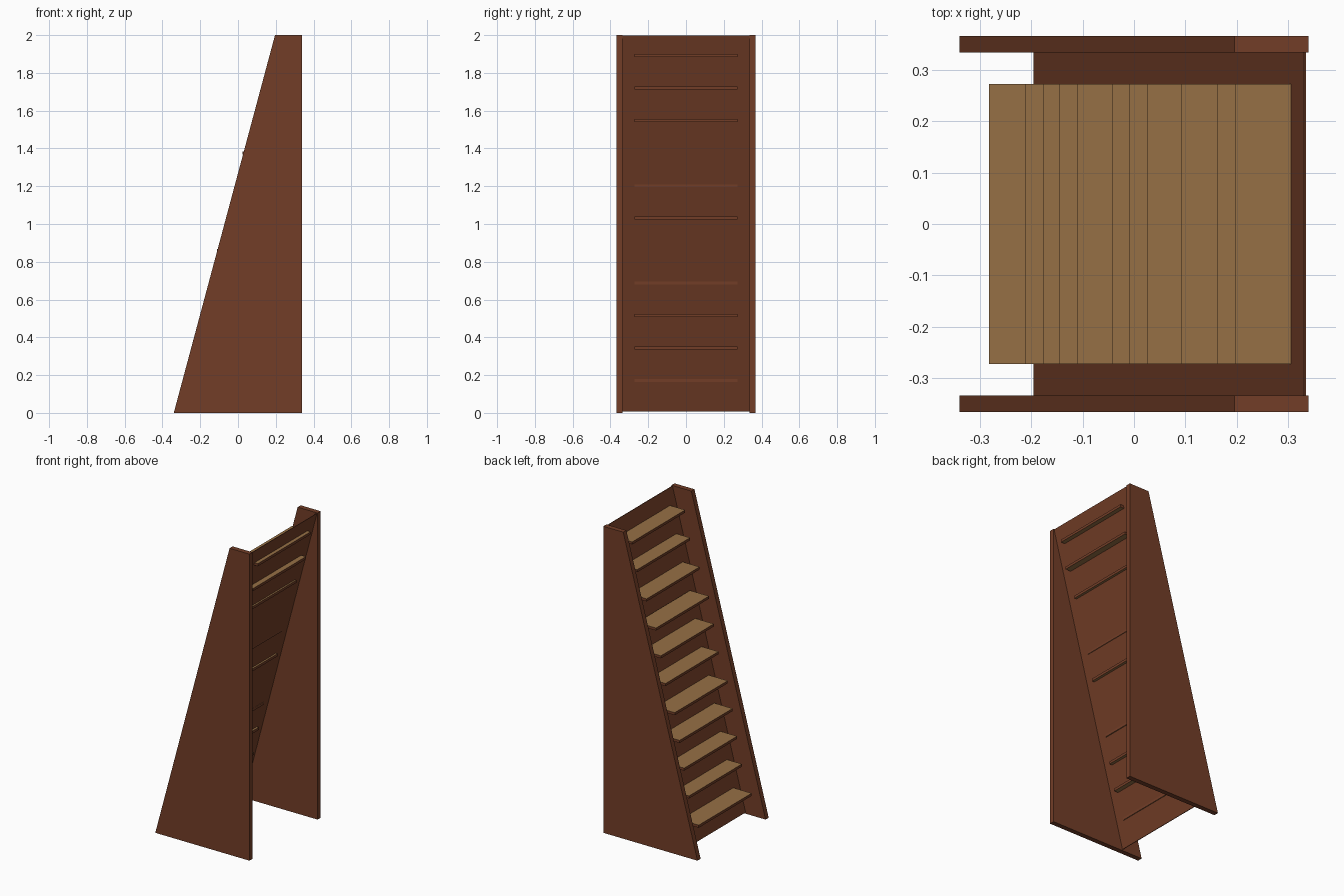
import bpy, bmesh

if "Cube" in bpy.data.objects:
    bpy.data.objects.remove(bpy.data.objects["Cube"])


def material(name, color):
    m = bpy.data.materials.new(name)
    m.diffuse_color = (*color, 1.0)
    m.use_nodes = True
    m.node_tree.nodes["Principled BSDF"].inputs["Base Color"].default_value = m.diffuse_color
    return m


BROWN = material("reddish_brown_wood", (0.171, 0.048, 0.0203))
TAN = material("tan_wood", (0.305, 0.162, 0.0595))


def extrude_profile(name, profile, y0, y1, mats):
    """Closed prism from an x-z profile, spanning y0..y1."""
    bm = bmesh.new()
    a = [bm.verts.new((x, y0, z)) for x, z in profile]
    b = [bm.verts.new((x, y1, z)) for x, z in profile]
    bm.faces.new(a)
    bm.faces.new(b[::-1])
    n = len(profile)
    for i in range(n):
        j = (i + 1) % n
        bm.faces.new((a[i], b[i], b[j], a[j]))
    bmesh.ops.recalc_face_normals(bm, faces=bm.faces)
    if len(mats) > 1:
        # second colour on the horizontal faces, first on the rim
        for f in bm.faces:
            f.material_index = 1 if abs(f.normal.z) > 0.9 else 0
    me = bpy.data.meshes.new(name)
    bm.to_mesh(me)
    bm.free()
    for m in mats:
        me.materials.append(m)
    ob = bpy.data.objects.new(name, me)
    bpy.context.collection.objects.link(ob)
    return ob


# Tapered side panels
side = [(-0.34, 0), (0.34, 0), (0.34, 2), (0.196, 2)]
extrude_profile("side_panel_front", side, -0.367, -0.335, [BROWN])
extrude_profile("side_panel_back", side, 0.335, 0.367, [BROWN])

# Thin sloping board behind the treads
board = [(-0.196, 0.008), (-0.192, 0.008), (0.336, 1.997), (0.332, 1.997)]
extrude_profile("sloping_back_board", board, -0.335, 0.335, [BROWN])

# Treads: front edges step unevenly, so some poke through the board
fronts = [-0.283, -0.213, -0.178, -0.145, -0.11, -0.043,
          -0.01, 0.025, 0.093, 0.162, 0.197]
DEPTH, HALF = 0.137, 0.0085
for k, x in enumerate(fronts, 1):
    z = 0.172 * k
    prof = [(x, z - HALF), (x + DEPTH, z - HALF),
            (x + DEPTH, z + HALF), (x, z + HALF)]
    extrude_profile(f"tread_{k}", prof, -0.273, 0.273, [BROWN, TAN])
